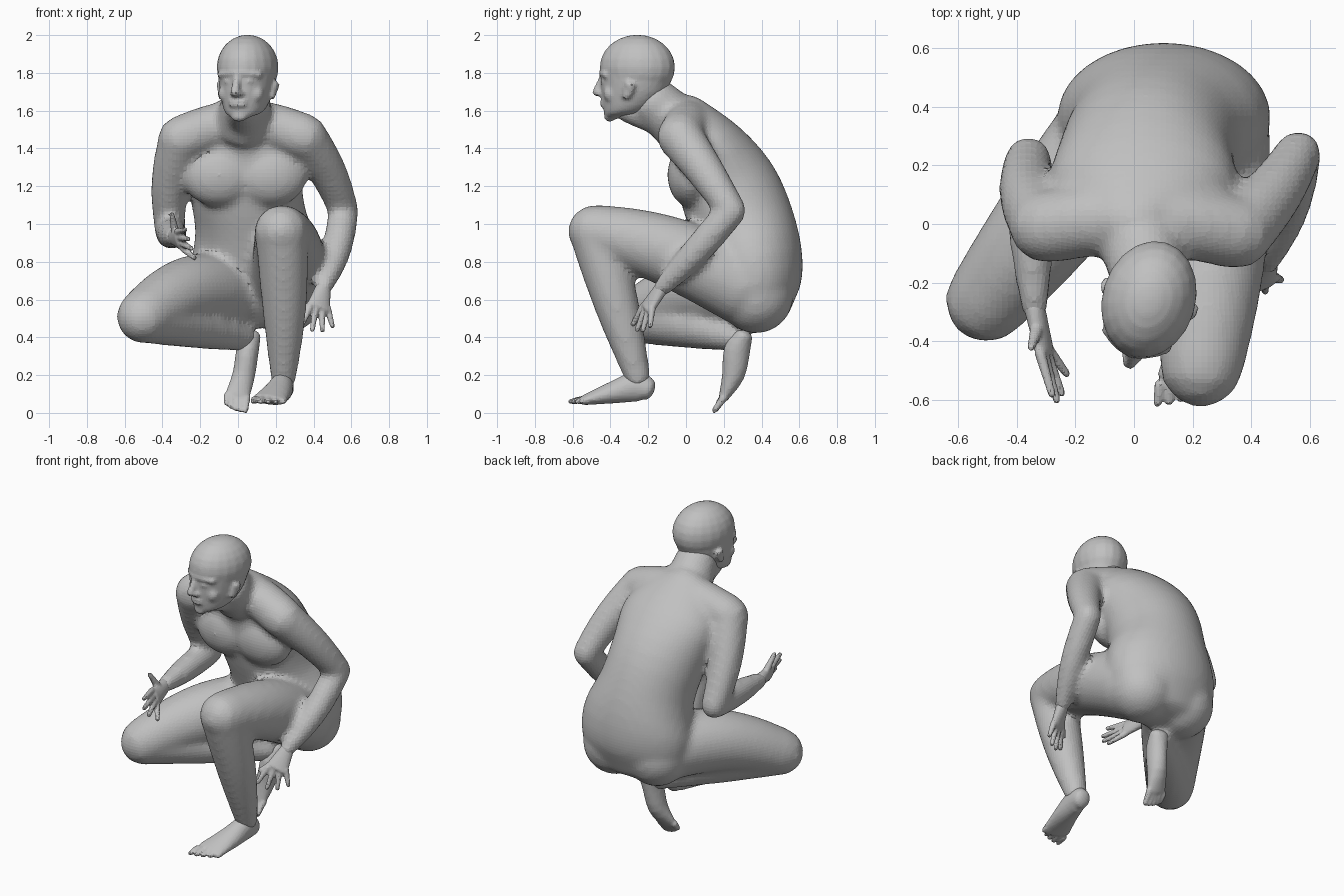
import bpy, bmesh, math
from mathutils import Vector, Matrix

if "Cube" in bpy.data.objects:
    bpy.data.objects.remove(bpy.data.objects["Cube"], do_unlink=True)

clay = bpy.data.materials.new("clay_grey")
clay.use_nodes = True
grey = (.53, .53, .53, 1)
clay.diffuse_color = grey
clay.node_tree.nodes["Principled BSDF"].inputs["Base Color"].default_value = grey


def refine(stations, steps=3):
    """Smooth a list of (x, y, z, width, depth) stations with a Catmull-Rom spline."""
    ends = [stations[0], *stations, stations[-1]]
    result = []
    for before, start, end, after in zip(ends, ends[1:], ends[2:], ends[3:]):
        for k in range(steps):
            t = k / steps
            result.append([b + t / 2 * ((c - a) + t * ((2*a - 5*b + 4*c - d) + t * (3*b - a - 3*c + d)))
                           for a, b, c, d in zip(before, start, end, after)])
    return result + [stations[-1]]


def tube(bm, stations, side=(1, 0, 0), normal=None, cap=1, segments=20):
    """Loft elliptical rings along a path and close it with rounded caps."""
    path = refine(stations)
    centres = [Vector(station[:3]) for station in path]
    last = len(path) - 1
    frames = []
    for i, station in enumerate(path):
        along = normal or centres[min(i + 1, last)] - centres[max(i - 1, 0)]
        frames.append((centres[i], Vector(along).normalized(), station[3], station[4]))

    def dome(frame, sign):
        centre, along, width, depth = frame
        reach = along * sign * cap * min(width, depth)
        return [(centre + reach * math.sin(t), along, width * math.cos(t), depth * math.cos(t))
                for t in (math.radians(angle) for angle in (30, 60, 80))]

    frames = dome(frames[0], -1)[::-1] + frames + dome(frames[-1], 1)
    rings = []
    for centre, along, width, depth in frames:
        across = Vector(side)
        across = (across - along * across.dot(along)).normalized()
        over = along.cross(across)
        angles = [math.tau * k / segments for k in range(segments)]
        rings.append([bm.verts.new(centre + across * width * math.cos(t) + over * depth * math.sin(t))
                      for t in angles])
    for low, high in zip(rings, rings[1:]):
        for k in range(segments):
            bm.faces.new((low[k - 1], low[k], high[k], high[k - 1]))
    bm.faces.new(rings[0][::-1])
    bm.faces.new(rings[-1])


def limb(bm, start, end, thick, thin, bulge=0, bow=(0, 0, 0), **options):
    """Tapered round tube between two joints, with a muscle bulge and a bowed axis."""
    start, end, bow = Vector(start), Vector(end), Vector(bow)
    stations = []
    for k in range(5):
        t = k / 4
        swell = math.sin(math.pi * t)
        radius = thick + (thin - thick) * t + bulge * swell
        stations.append((*(start.lerp(end, t) + bow * swell), radius, radius))
    tube(bm, stations, **options)


def blob(bm, centre, radii):
    place = Matrix.Translation(centre) @ Matrix.Diagonal((*radii, 1))
    bmesh.ops.create_uvsphere(bm, u_segments=20, v_segments=12, radius=1, matrix=place)


def extremity(bm, stations, roots, tips, reach, count, radius):
    """Palm or sole that ends in a fan of fingers or toes; the middle ones reach further."""
    roots, tips = [Vector(p) for p in roots], [Vector(p) for p in tips]
    spread = roots[1] - roots[0]
    knuckle = (roots[0] + roots[1]) / 2
    tube(bm, [*stations, (*knuckle, spread.length / 2 + .015, .027)], side=spread, cap=.6)
    for k in range(count):
        t = k / (count - 1)
        tip = tips[0].lerp(tips[1], t) + Vector(reach) * math.sin(math.pi * t)
        limb(bm, roots[0].lerp(roots[1], t), tip, radius * 1.1, radius * .75, side=spread, segments=10)
    return knuckle


def hand(name, wrist, roots, tips, reach, thumb):
    bm = bmesh.new()
    palm = extremity(bm, [(*wrist, .042, .036)], roots, tips, reach, count=4, radius=.018)
    limb(bm, Vector(wrist).lerp(palm, .4), thumb, .027, .014, segments=10)
    finish(bm, name, voxel=.008, rounds=2)


def foot(name, stations, roots, tips, reach):
    bm = bmesh.new()
    extremity(bm, stations, roots, tips, reach, count=5, radius=.02)
    finish(bm, name, voxel=.009, rounds=3)


def finish(bm, name, voxel, rounds):
    """Fuse the overlapping volumes into one skin."""
    bmesh.ops.recalc_face_normals(bm, faces=bm.faces[:])
    mesh = bpy.data.meshes.new(name)
    bm.to_mesh(mesh)
    bm.free()
    obj = bpy.data.objects.new(name, mesh)
    bpy.context.scene.collection.objects.link(obj)
    mesh.materials.append(clay)
    fuse = obj.modifiers.new("fuse", 'REMESH')
    fuse.mode = 'VOXEL'
    fuse.voxel_size = voxel
    relax = obj.modifiers.new("relax", 'SMOOTH')
    relax.factor = .5
    relax.iterations = rounds


# Joints of the crouching pose
left_shoulder, left_elbow, left_wrist = (.35, -.03, 1.46), (.56, .24, 1.07), (.45, -.13, .66)
right_shoulder, right_elbow, right_wrist = (-.3, -.01, 1.45), (-.36, .22, .96), (-.34, -.28, .93)
left_hip, left_knee, left_ankle = (.26, .3, .67), (.23, -.48, .96), (.24, -.25, .17)
right_hip, right_knee, right_ankle = (-.05, .32, .64), (-.5, -.26, .51), (.04, .28, .39)

# Trunk from the seat up to the base of the neck
body = bmesh.new()
tube(body, [(.1, .4, .5, .27, .15), (.1, .375, .63, .35, .23), (.1, .355, .8, .36, .265),
            (.07, .3, 1, .3, .275), (.04, .22, 1.2, .3, .265), (.03, .11, 1.4, .32, .21),
            (.02, .01, 1.56, .21, .13), (.03, -.03, 1.6, .12, .1)], cap=.3, segments=32)
limb(body, right_shoulder, left_shoulder, .125, .125, bow=(0, .04, .08), side=(0, 1, 0))
limb(body, (.02, -.03, 1.52), (.05, -.19, 1.67), .15, .127, cap=.4)
limb(body, (.02, -.31, 1.61), (.03, -.08, 1.55), .075, .11)
for x in (-.1, .17):
    blob(body, (x, .02, 1.26), (.2, .12, .17))
for x in (-.05, .25):
    blob(body, (x, .37, .62), (.2, .2, .2))

# Arms
for shoulder, elbow, wrist, arm_bow, forearm_bow in (
        (left_shoulder, left_elbow, left_wrist, (.02, 0, .01), (.015, 0, -.01)),
        (right_shoulder, right_elbow, right_wrist, (-.03, 0, 0), (0, 0, 0))):
    limb(body, shoulder, elbow, .122, .08, bow=arm_bow)
    limb(body, elbow, wrist, .08, .048, bulge=.014, bow=forearm_bow)

# Legs: left knee raised, right knee lowered
for hip, knee, ankle, thigh_bow, shin_bow in (
        (left_hip, left_knee, left_ankle, (.02, 0, .04), (.01, 0, 0)),
        (right_hip, right_knee, right_ankle, (0, 0, .06), (0, 0, .01))):
    limb(body, hip, knee, .205, .145, bulge=.012, bow=thigh_bow)
    limb(body, knee, ankle, .14, .066, bulge=.015, bow=shin_bow, cap=.6)
finish(body, "body", voxel=.02, rounds=10)

# Head: skull, jaw and features, turned slightly to its right
head = bmesh.new()
blob(head, (0, .003, 1.83), (.16, .204, .172))
tube(head, [(0, -.125, 1.57, .06, .05), (0, -.06, 1.6, .105, .12), (0, -.015, 1.7, .138, .177),
            (0, 0, 1.83, .157, .195)], normal=(0, 0, 1), cap=.25, segments=28)
limb(head, (0, -.19, 1.78), (0, -.22, 1.7), .016, .026, segments=12)
limb(head, (-.11, -.14, 1.79), (.11, -.14, 1.79), .016, .016, bow=(0, -.05, .01), side=(0, 1, 0))
for side in (-1, 1):
    blob(head, (side * .055, -.165, 1.755), (.026, .02, .014))
    blob(head, (side * .07, -.12, 1.69), (.055, .04, .05))
    blob(head, (side * .02, -.2, 1.69), (.018, .02, .014))
    tube(head, [(side * .145, -.02, 1.67, .012, .02), (side * .15, 0, 1.71, .014, .03),
                (side * .16, .01, 1.74, .014, .03)], cap=.8)
for lip in (1.63, 1.65):
    blob(head, (0, -.18, lip), (.05, .02, .011))
blob(head, (0, -.15, 1.57), (.045, .03, .03))
turn = Matrix.Translation((.05, -.26, 0)) @ Matrix.Rotation(math.radians(-17), 4, 'Z')
bmesh.ops.transform(head, matrix=turn, verts=head.verts[:])
finish(head, "head", voxel=.011, rounds=5)

# Hands: left hanging beside the shin, right held open in front
hand("left_hand", left_wrist, roots=[(.38, -.23, .56), (.475, -.18, .55)],
     tips=[(.34, -.28, .47), (.5, -.19, .46)], reach=(0, -.01, -.03), thumb=(.34, -.25, .54))
hand("right_hand", right_wrist, roots=[(-.32, -.44, .96), (-.29, -.43, .87)],
     tips=[(-.28, -.58, .97), (-.23, -.51, .82)], reach=(0, -.05, 0), thumb=(-.35, -.42, 1.05))

# Feet: left flat on the ground, right raised on its toes
foot("left_foot", [(.24, -.2, .125, .055, .06), (.235, -.26, .14, .06, .08), (.21, -.38, .11, .075, .06)],
     roots=[(.09, -.55, .07), (.24, -.52, .07)], tips=[(.08, -.61, .06), (.24, -.55, .06)],
     reach=(0, -.015, 0))
foot("right_foot", [(.06, .305, .41, .06, .05), (.05, .27, .33, .06, .07), (.03, .25, .2, .06, .06)],
     roots=[(.045, .2, .08), (-.055, .2, .09)], tips=[(.04, .15, .013), (-.06, .17, .05)],
     reach=(0, 0, -.01))
